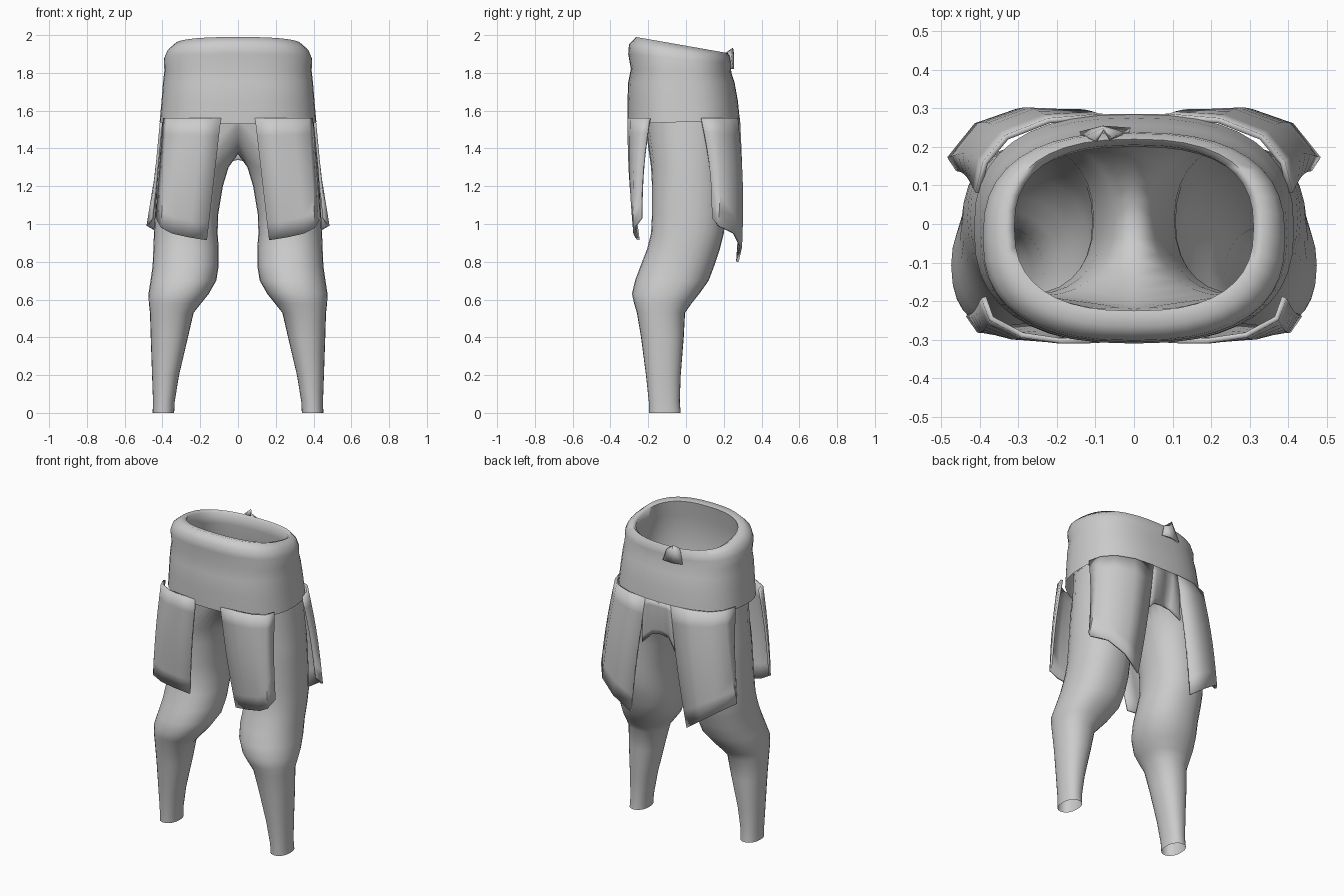
import bpy, bmesh, math

cube = bpy.data.objects.get("Cube")
if cube:
    bpy.data.objects.remove(cube, do_unlink=True)

cloth = bpy.data.materials.new("grey_cloth")
cloth.use_nodes = True
GREY = (0.6, 0.6, 0.6, 1)
cloth.diffuse_color = GREY
cloth.node_tree.nodes["Principled BSDF"].inputs["Base Color"].default_value = GREY


def spow(v, p):
    return math.copysign(abs(v) ** p, v)


def ellipse_point(a, x0, x1, y0, y1, power):
    """Point on a squarish oval that fills the given box."""
    x = (x0 + x1) / 2 + (x1 - x0) / 2 * spow(math.cos(a), power)
    y = (y0 + y1) / 2 + (y1 - y0) / 2 * spow(math.sin(a), power)
    return x, y


def loft(name, rows, closed, mirror=False, thickness=0, angle=50):
    """Bridge rows of points into a smooth sheet or tube."""
    bm = bmesh.new()
    grid = [[bm.verts.new(p) for p in row] for row in rows]
    for low, high in zip(grid, grid[1:]):
        n = len(low)
        for i in range(n if closed else n - 1):
            j = (i + 1) % n
            bm.faces.new((low[i], low[j], high[j], high[i]))
    bmesh.ops.recalc_face_normals(bm, faces=bm.faces)
    mesh = bpy.data.meshes.new(name)
    bm.to_mesh(mesh)
    bm.free()
    mesh.materials.append(cloth)
    ob = bpy.data.objects.new(name, mesh)
    bpy.context.collection.objects.link(ob)
    if thickness:
        mod = ob.modifiers.new("thickness", "SOLIDIFY")
        mod.thickness = thickness
        mod.offset = 0
    if mirror:
        mod = ob.modifiers.new("mirror", "MIRROR")
        mod.merge_threshold = 0.002
    bpy.ops.object.select_all(action="DESELECT")
    ob.select_set(True)
    bpy.context.view_layer.objects.active = ob
    bpy.ops.object.shade_smooth_by_angle(angle=math.radians(angle))
    return ob


# Hip wrap: outside from hem to rolled waistband, then the lining down to the legs
# each ring: height, half width, front y, back y, drop towards the back
wrap = [
    (1.53, .415, -.31, .285, -.02), (1.65, .405, -.31, .275, 0),
    (1.75, .397, -.306, .257, 0), (1.82, .39, -.292, .24, .02),
    (1.90, .392, -.306, .238, .05), (1.95, .375, -.302, .235, .07),
    (1.99, .335, -.265, .22, .085), (1.98, .31, -.225, .205, .09),
    (1.88, .32, -.24, .2, .05), (1.7, .37, -.26, .23, 0),
    (1.55, .40, -.22, .24, 0),
]
SIDES = 40
rows = []
for z, w, front, back, drop in wrap:
    row = []
    for i in range(SIDES):
        x, y = ellipse_point(math.tau * i / SIDES, -w, w, front, back, .8)
        row.append((x, y, z - drop * (y - front) / (back - front)))
    rows.append(row)
loft("hip_wrap", rows, True, angle=80)

# Legs: the top ring is half the hip outline closed by a sagging crotch seam
LEG_SIDES = 28
top = []
for i in range(LEG_SIDES):
    a = math.tau * i / LEG_SIDES
    x, y = ellipse_point(a, -.40, .40, -.22, .24, .8)
    z = 1.55
    if math.cos(a) < 0:
        x, y = 0, .01 + .23 * math.sin(a)
        z = 1.37 + .18 * math.sin(a) ** 2
    top.append((max(x, 0), y, z))

# each ring: height, inner x, outer x, front y, back y
leg = [
    (1.3, .05, .425, -.185, .215), (1.2, .08, .432, -.18, .21),
    (1.05, .105, .44, -.18, .205), (.95, .108, .445, -.185, .2),
    (.87, .102, .448, -.205, .18), (.78, .102, .452, -.24, .15),
    (.70, .115, .463, -.27, .12), (.63, .155, .474, -.286, .07),
    (.58, .195, .472, -.275, .03), (.53, .235, .466, -.26, -.005),
    (.4, .265, .462, -.238, -.012), (.2, .312, .455, -.212, -.028),
    (.06, .335, .45, -.197, -.033), (0, .338, .452, -.195, -.028),
]
rows = [top]
for z, *box in leg:
    rows.append([(*ellipse_point(math.tau * i / LEG_SIDES, *box, .9), z)
                 for i in range(LEG_SIDES)])
loft("trouser_legs", rows, True, mirror=True, angle=70)


def flap(name, columns, bulge, top_z=1.56, steps=7):
    """Hanging cloth panel; each column runs from its top x, y to its hem x, y, z."""
    rows = []
    for s in range(steps + 1):
        t = s / steps
        row = []
        for x0, y0, x1, y1, z1 in columns:
            swell = bulge * math.sin(math.pi * t)
            row.append((x0 + (x1 - x0) * t,
                        y0 + (y1 - y0) * t + math.copysign(swell, y0),
                        top_z + (z1 - top_z) * t))
        rows.append(row)
    loft(name, rows, False, mirror=True, thickness=.014)


# Front flaps, wrapping slightly round the sides
flap("front_flaps", [
    (.39, -.19, .43, -.235, 1.03), (.37, -.245, .405, -.275, .98),
    (.29, -.288, .35, -.272, .95), (.19, -.303, .26, -.262, .93),
    (.09, -.302, .165, -.252, .915)], .012)

# Back flaps, longest at the inner edge
flap("back_flaps", [
    (.405, .08, .455, .14, 1.03), (.385, .16, .478, .17, .99),
    (.33, .225, .41, .255, .95), (.22, .268, .31, .29, .88),
    (.09, .279, .2, .272, .8)], .015)

# Short panel joining the back flaps above the arch
flap("back_panel", [
    (0, .278, 0, .245, 1.34), (.06, .278, .06, .25, 1.33),
    (.10, .278, .12, .275, 1.27)], .005)

# Small raised fold of cloth at the back of the waistband
loft("waist_fold", [
    [(-.14, .235, 1.82), (-.08, .25, 1.82), (-.01, .245, 1.82)],
    [(-.12, .225, 1.89), (-.08, .25, 1.9), (-.03, .235, 1.89)],
    [(-.10, .215, 1.91), (-.08, .245, 1.93), (-.06, .22, 1.91)]],
    False, thickness=.01)
